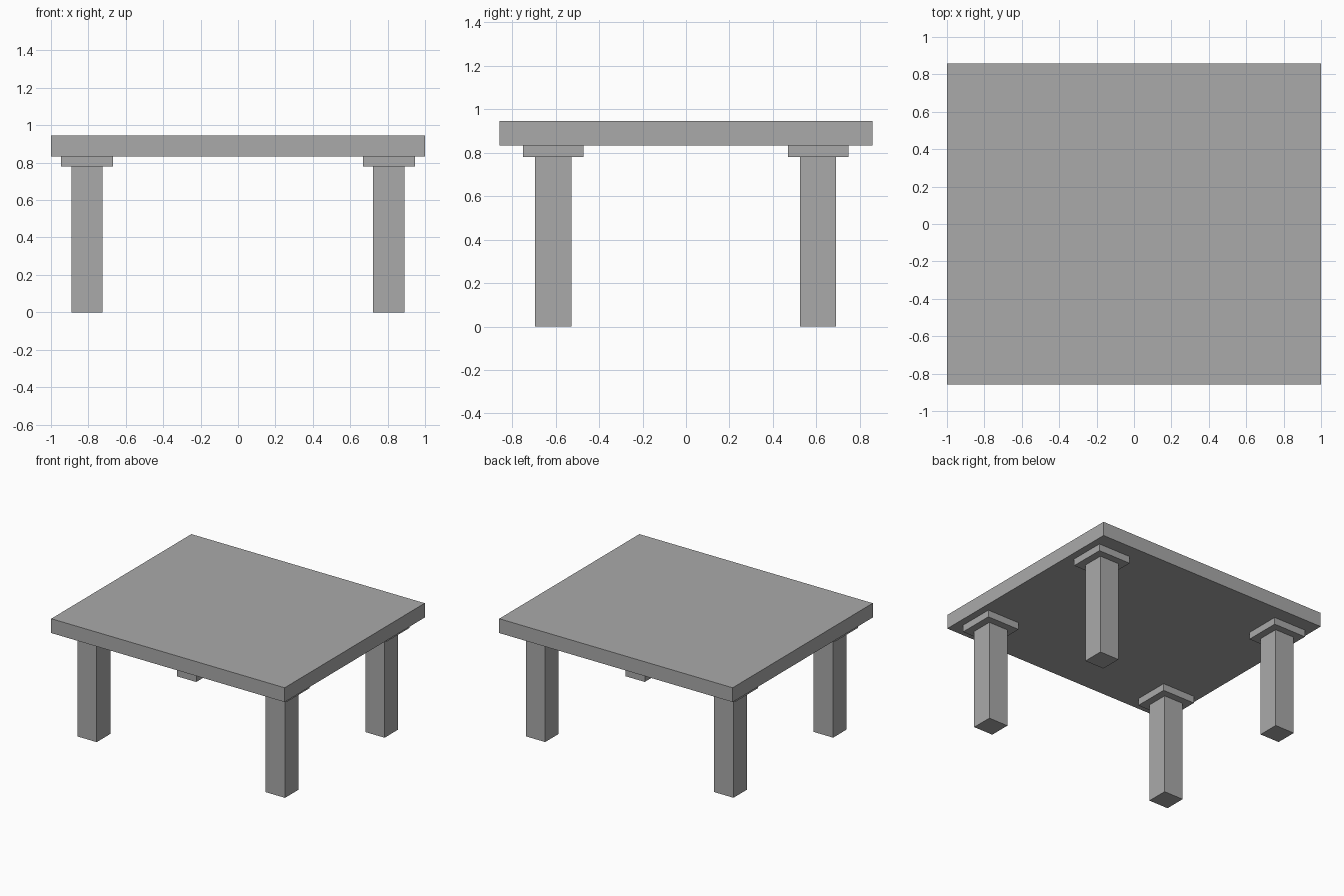
import bpy

cube = bpy.data.objects.get("Cube")
if cube:
    bpy.data.objects.remove(cube, do_unlink=True)

# Single flat grey for the whole table
GREY = (0.4, 0.4, 0.4, 1.0)
grey = bpy.data.materials.new("plain grey")
grey.use_nodes = True
grey.diffuse_color = GREY
grey.node_tree.nodes["Principled BSDF"].inputs["Base Color"].default_value = GREY


def box(name, x, y, width, depth, bottom, top):
    """Axis-aligned box centred on x, y between two heights."""
    bpy.ops.mesh.primitive_cube_add(size=1, location=(x, y, (bottom + top) / 2))
    obj = bpy.context.object
    obj.name = name
    obj.scale = (width, depth, top - bottom)
    bpy.ops.object.transform_apply(location=False, rotation=False, scale=True)
    obj.data.materials.append(grey)
    return obj


TOP, SLAB_BOTTOM, CAP_BOTTOM = 0.945, 0.834, 0.78
LEG, CAP = 0.166, 0.278

# Table top
box("table_top", 0, 0, 2.0, 1.715, SLAB_BOTTOM, TOP)

# Four square legs, each with a wider mounting block under the top
for side, x in (("right", -0.808), ("left", 0.806)):
    for end, y in (("front", -0.611), ("back", 0.608)):
        box(f"{end}_{side}_leg", x, y, LEG, LEG, 0, CAP_BOTTOM)
        box(f"{end}_{side}_leg_block", x, y, CAP, CAP, CAP_BOTTOM, SLAB_BOTTOM)
